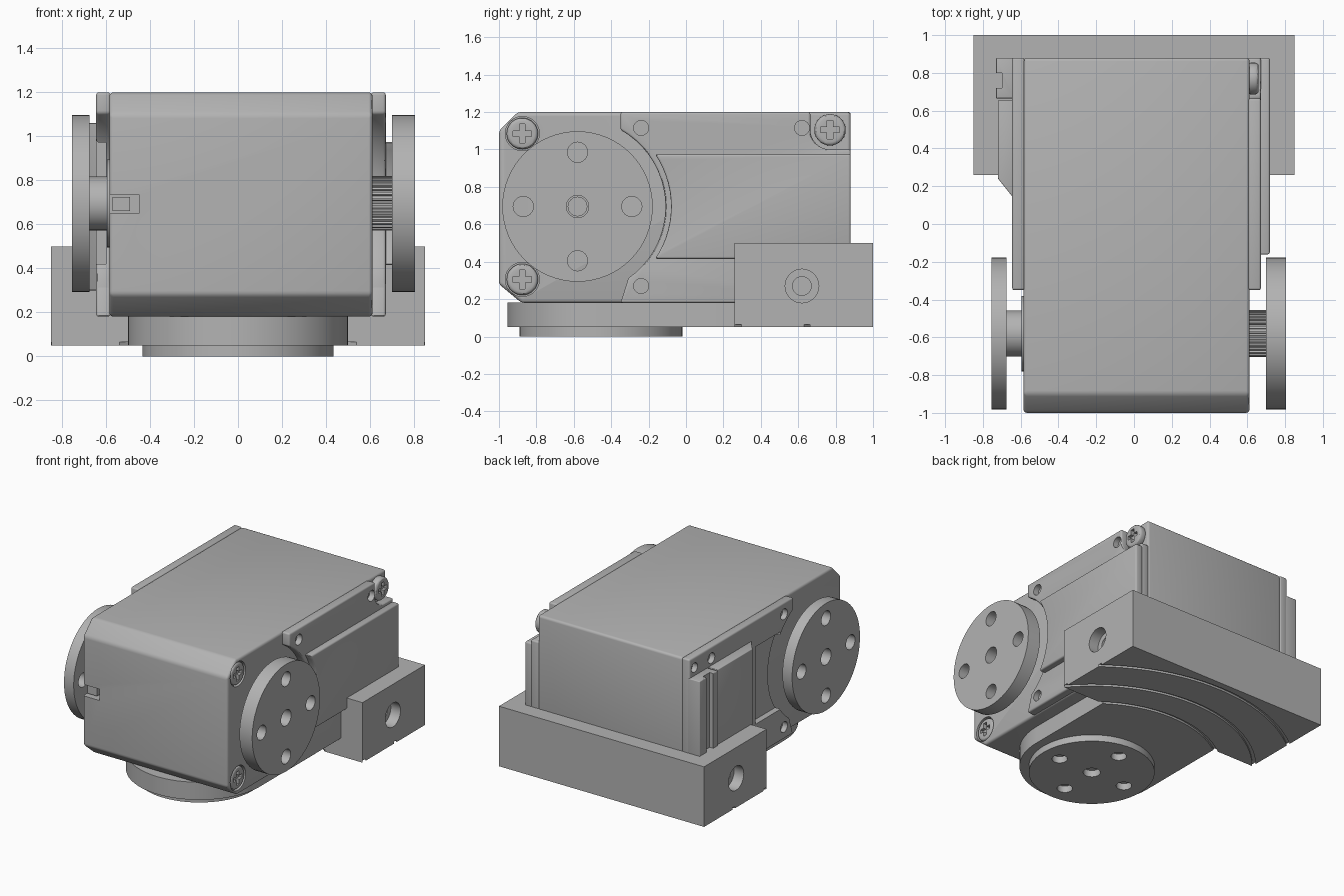
import bpy, bmesh
from math import sin, cos, radians
from mathutils import Vector

if "Cube" in bpy.data.objects:
    bpy.data.objects.remove(bpy.data.objects["Cube"])

grey = bpy.data.materials.new("plain_grey")
grey.use_nodes = True
grey.diffuse_color = (0.45, 0.45, 0.45, 1)
grey.node_tree.nodes["Principled BSDF"].inputs["Base Color"].default_value = (0.45, 0.45, 0.45, 1)


def arc(a, b, r, start=0, end=360, n=48):
    full = abs(end - start) == 360
    steps = n if full else n + 1
    angles = [radians(start + (end - start) * i / n) for i in range(steps)]
    return [(a + r * cos(t), b + r * sin(t)) for t in angles]


def rect(a0, a1, b0, b1):
    return [(a0, b0), (a1, b0), (a1, b1), (a0, b1)]


def prism(name, pts, axis, lo, hi, bevel=0.0):
    """Extrude an outline along x (points are y, z) or z (points are x, y)."""
    def place(p, d):
        return Vector((d, *p)) if axis == "X" else Vector((*p, d))
    bm = bmesh.new()
    face = bm.faces.new([bm.verts.new(place(p, lo)) for p in pts])
    out = bmesh.ops.extrude_face_region(bm, geom=[face])
    moved = [v for v in out["geom"] if isinstance(v, bmesh.types.BMVert)]
    zero = (0, 0)
    bmesh.ops.translate(bm, verts=moved, vec=place(zero, hi) - place(zero, lo))
    bmesh.ops.recalc_face_normals(bm, faces=bm.faces)
    mesh = bpy.data.meshes.new(name)
    bm.to_mesh(mesh)
    bm.free()
    mesh.materials.append(grey)
    obj = bpy.data.objects.new(name, mesh)
    bpy.context.collection.objects.link(obj)
    if bevel:
        mod = obj.modifiers.new("bevel", "BEVEL")
        mod.width, mod.segments = bevel, 3
        mod.limit_method, mod.angle_limit = "ANGLE", radians(35)
        apply(obj, mod)
    return obj


def apply(obj, mod):
    with bpy.context.temp_override(object=obj, active_object=obj):
        bpy.ops.object.modifier_apply(modifier=mod.name)


def cut(obj, pts, axis, lo, hi):
    tool = prism("cutter", pts, axis, lo, hi)
    mod = obj.modifiers.new("cut", "BOOLEAN")
    mod.operation, mod.object, mod.solver = "DIFFERENCE", tool, "EXACT"
    apply(obj, mod)
    bpy.data.objects.remove(tool)


HY, HZ = -0.58, 0.695          # output axis
FRONT_SCREWS = [(-0.875, 1.085), (-0.875, 0.305)]
BACK_SCREW = (0.77, 1.105)

# Main housing with chamfered front edges
outline = [(-0.88, 0.18), (0.88, 0.18), (0.88, 1.2), (-0.9, 1.2), (-1, 1.1), (-1, 0.28)]
body = prism("housing", outline, "X", -0.585, 0.612, 0.018)
for p in FRONT_SCREWS:
    cut(body, arc(*p, 0.091), "X", 0.58, 0.7)
cut(body, rect(-1.1, -0.9, 0.65, 0.735), "X", -0.7, -0.45)
prism("cable_plug", rect(-0.97, -0.88, 0.66, 0.725), "X", -0.57, -0.49)

# Side covers wrapping around the output discs
sweep = arc(HY, HZ, 0.47, 60.7, -60.7, 20)
right_outline = ([(-0.35, 0.18), (0.88, 0.18), (0.88, 1.0)]
                 + arc(*BACK_SCREW, 0.105, -90, -180, 8)
                 + [(0.665, 1.2), (-0.35, 1.2)] + sweep[:-1])
left_outline = [(-0.35, 0.18), (0.88, 0.18), (0.88, 1.2), (-0.35, 1.2)] + sweep[:-1]
left_cover = prism("cover_negative_x", left_outline, "X", -0.645, -0.58, 0.012)
right_cover = prism("cover_positive_x", right_outline, "X", 0.605, 0.672, 0.012)
for cover, lo, hi in ((right_cover, 0.63, 0.8), (left_cover, -0.8, -0.605)):
    for p in ((-0.24, 1.115), (0.62, 1.115), (-0.24, 0.27)):
        cut(cover, arc(*p, 0.04, n=24), "X", lo, hi)
cut(left_cover, arc(0.82, 1.12, 0.035, n=24), "X", -0.8, -0.605)
cut(left_cover, rect(-0.2, 0.1, 0.42, 1.0), "X", -0.8, -0.6)

# Raised panels on the covers
panel = [(0.88, 0.415), (0.88, 0.975)] + arc(HY, HZ, 0.5, 34, -34, 14)
prism("panel_positive_x", panel, "X", 0.66, 0.72, 0.012)
wedge = prism("panel_negative_x", [(-0.63, 0.14), (-0.64, 0.14), (-0.72, 0.24),
                                   (-0.72, 0.655), (-0.63, 0.655)], "Z", 0.3, 1.06, 0.01)
pad = prism("connector_pad", rect(0.665, 0.88, 0.3, 1.06), "X", -0.73, -0.63, 0.006)
cut(pad, rect(0.72, 0.8, 0.4, 1.1), "X", -0.75, -0.7)

# Cross-head screws
for i, (y, z, base, top) in enumerate([(*p, 0.57, 0.612) for p in FRONT_SCREWS]
                                      + [(*BACK_SCREW, 0.6, 0.66)]):
    screw = prism(f"screw_{i + 1}", arc(y, z, 0.084, n=32), "X", base, top, 0.018)
    for a, b in ((0.05, 0.015), (0.015, 0.05)):
        cut(screw, rect(y - a, y + a, z - b, z + b), "X", top - 0.025, top + 0.1)


def horn(name, a, b, r, axis, lo, hi, diagonal=0):
    disc = prism(name, arc(a, b, r, n=64), axis, lo, hi)
    for i in range(4):
        t = radians(90 * i + diagonal)
        hole = arc(a + 0.29 * cos(t), b + 0.29 * sin(t), 0.054, n=24)
        cut(disc, hole, axis, lo - 0.1, hi + 0.1)
    cut(disc, arc(a, b, 0.06, n=24), axis, lo - 0.1, hi + 0.1)


# Output discs, splined shaft and idler hub
horn("disc_positive_x", HY, HZ, 0.402, "X", 0.7, 0.805)
horn("disc_negative_x", HY, HZ, 0.402, "X", -0.755, -0.675)
teeth = []
for i in range(30):
    teeth += arc(HY, HZ, 0.124, 12 * i, 12 * i + 5, 1) + arc(HY, HZ, 0.112, 12 * i + 6, 12 * i + 11, 1)
shaft = prism("splined_shaft", teeth, "X", 0.6, 0.702)
hub = prism("idler_hub", arc(HY, HZ, 0.122), "X", -0.677, -0.58)
cut(shaft, arc(HY, HZ, 0.05, n=24), "X", 0.65, 0.8)
cut(hub, arc(HY, HZ, 0.05, n=24), "X", -0.8, -0.63)
prism("idler_seat", arc(HY, HZ, 0.2), "X", -0.595, -0.57)

# Cradle with side bores and curved grooves underneath
bracket = prism("cradle", rect(-0.85, 0.85, 0.26, 1.0), "Z", 0.05, 0.5)
for side in (1, -1):
    for r, depth in ((0.09, 0.08), (0.05, 0.13)):
        lo, hi = sorted((side * (0.85 - depth), side * 1.0))
        cut(bracket, arc(0.62, 0.27, r, n=32), "X", lo, hi)
BY = -0.455                    # turntable axis
for r in (0.87, 1.11, 1.38):
    band = arc(0, BY, r, 10, 170, 48) + arc(0, BY, r + 0.025, 170, 10, 48)
    cut(bracket, band, "Z", 0.0, 0.065)

# Tongue and turntable disc
tongue = [(0.5, 0.26)] + arc(0, BY, 0.5, 0, -180, 32) + [(-0.5, 0.26)]
prism("tongue", tongue, "Z", 0.05, 0.182)
horn("turntable_disc", 0, BY, 0.435, "Z", 0.0, 0.05)

# Smooth the curved walls, keep edges sharp
bpy.ops.object.select_all(action="DESELECT")
for obj in bpy.context.collection.objects:
    if obj.type == "MESH" and grey.name in obj.data.materials:
        obj.select_set(True)
        bpy.context.view_layer.objects.active = obj
bpy.ops.object.shade_smooth_by_angle(angle=radians(30))
